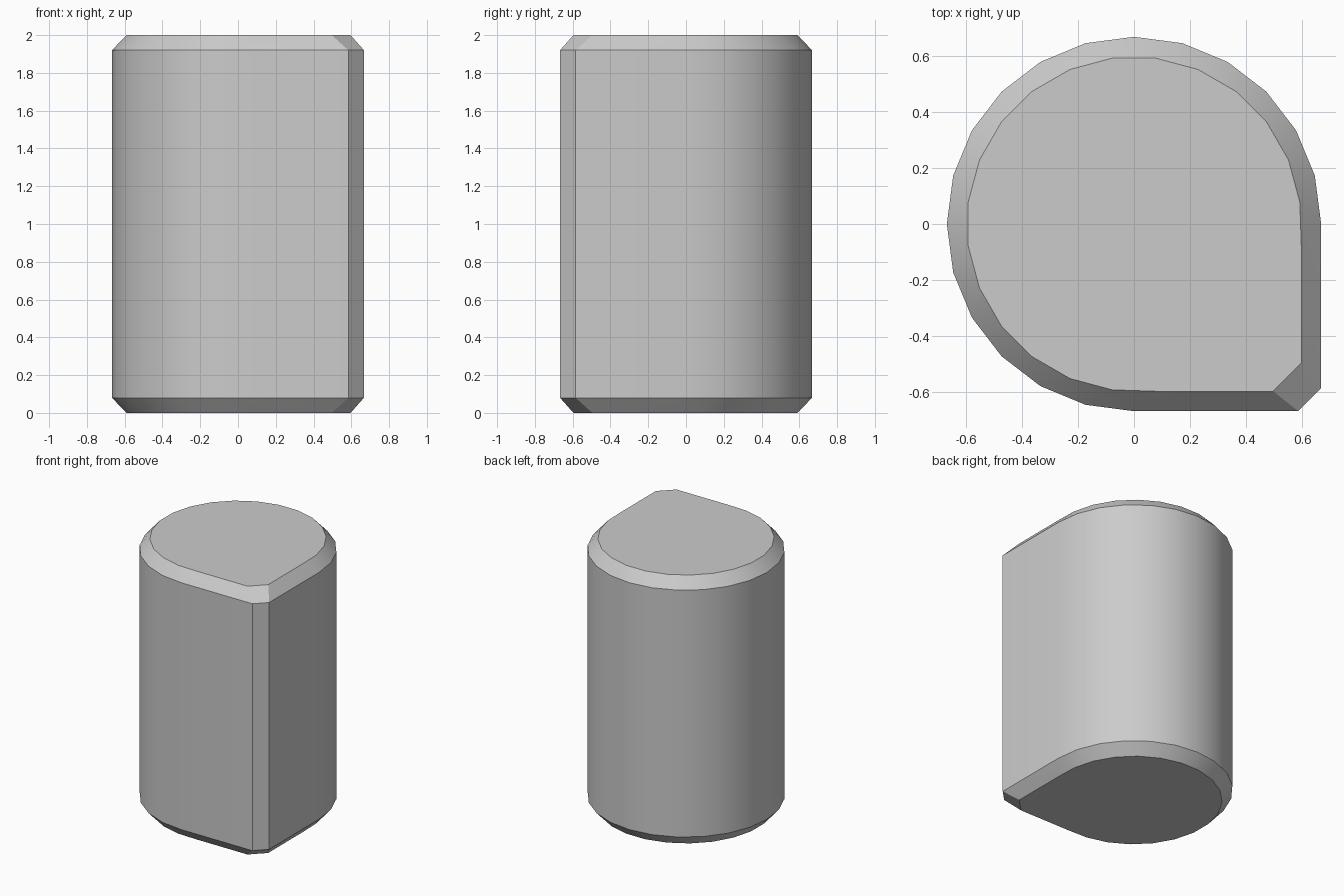
import bpy, bmesh, math

if "Cube" in bpy.data.objects:
    bpy.data.objects.remove(bpy.data.objects["Cube"])

R_OUT, R_IN, HEIGHT, CHAMFER = 0.667, 0.596, 2.0, 0.08


def arc(radius, start, count):
    """Points every 15 degrees around the rounded side."""
    return [(radius * math.cos(math.radians(start + 15 * i)),
             radius * math.sin(math.radians(start + 15 * i))) for i in range(count)]


# Teardrop outlines: three-quarter round with one clipped square corner
side = arc(R_OUT, 0, 19) + [(0.585, -0.667), (0.667, -0.585)]
cap = arc(R_IN, 7.5, 18) + [(0.075, -0.596), (0.496, -0.596),
                            (0.596, -0.496), (0.596, -0.075)]

# Body: the convex solid wrapped around the stacked outlines
bm = bmesh.new()
for outline, inset in ((cap, 0.0), (side, CHAMFER)):
    for z in (inset, HEIGHT - inset):
        for x, y in outline:
            bm.verts.new((x, y, z))
bmesh.ops.convex_hull(bm, input=bm.verts[:])
bmesh.ops.dissolve_limit(bm, angle_limit=math.radians(0.5),
                         verts=bm.verts[:], edges=bm.edges[:])
bmesh.ops.recalc_face_normals(bm, faces=bm.faces[:])

mesh = bpy.data.meshes.new("chamfered_post")
bm.to_mesh(mesh)
bm.free()
post = bpy.data.objects.new("chamfered_post", mesh)
bpy.context.collection.objects.link(post)

# Smooth round side, crisp chamfers
bpy.context.view_layer.objects.active = post
post.select_set(True)
bpy.ops.object.shade_smooth_by_angle(angle=math.radians(30))
